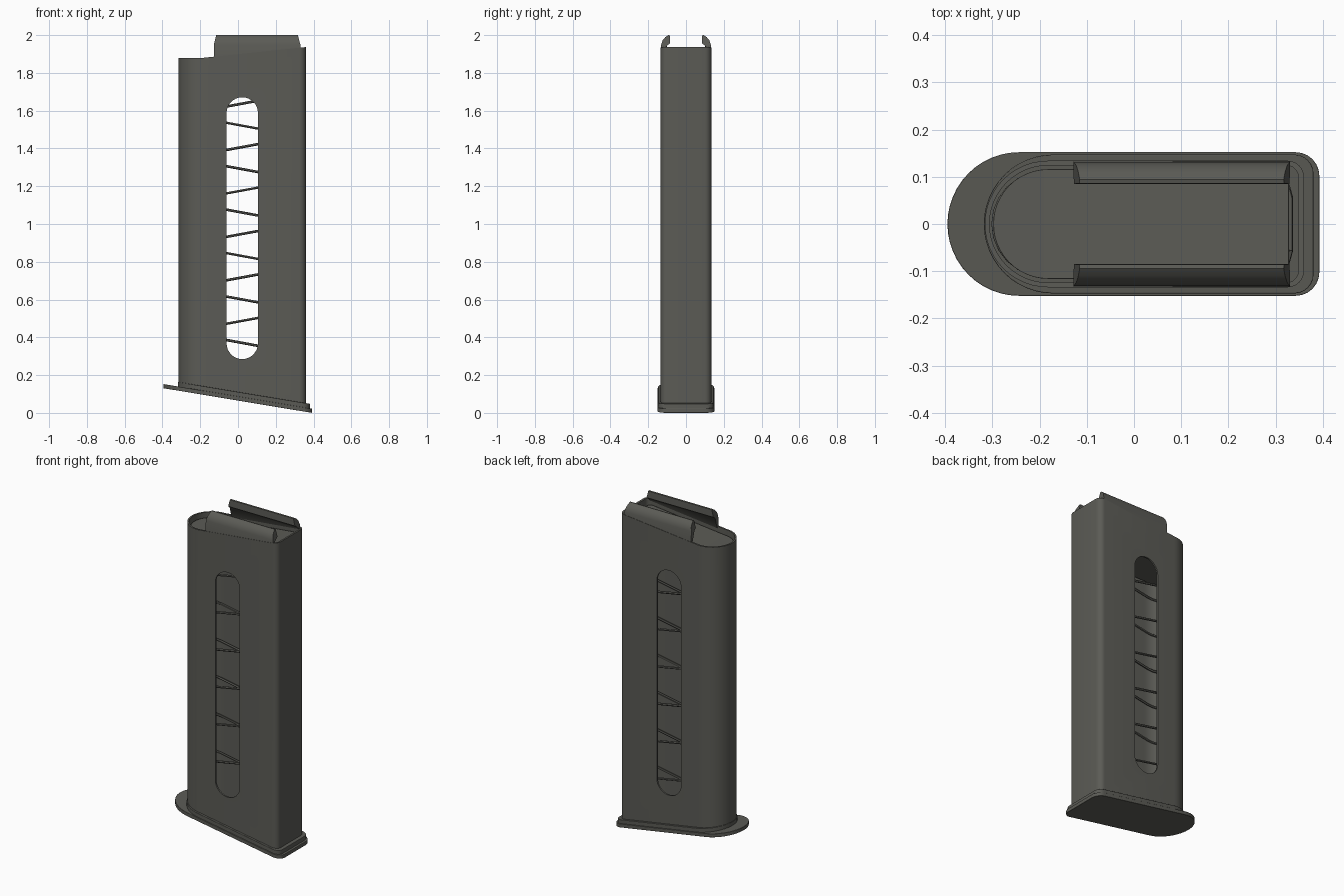
import bpy, bmesh, math

cube = bpy.data.objects.get("Cube")
if cube:
    bpy.data.objects.remove(cube, do_unlink=True)

steel = bpy.data.materials.new("dark_olive_steel")
steel.use_nodes = True
COLOUR = (0.105, 0.105, 0.092, 1)
steel.diffuse_color = COLOUR
steel.node_tree.nodes["Principled BSDF"].inputs["Base Color"].default_value = COLOUR


def outline(x0, x1, half, corner, steps=12):
    """Plan shape: half-round end at x0, square end with rounded corners at x1."""
    pts = []
    for i in range(steps + 1):
        a = math.pi + math.pi / 2 * i / steps
        pts.append((x0 + half + half * math.cos(a), half * math.sin(a)))
    for i in range(steps // 2 + 1):
        a = math.pi * 1.5 + math.pi / 2 * i / (steps // 2)
        pts.append((x1 - corner + corner * math.cos(a), corner - half + corner * math.sin(a)))
    return pts + [(x, -y) for x, y in reversed(pts[1:])]


def bottom(x):
    return 0.166 * (0.3925 - x)


def rim(x):
    return max(1.88, 1.88 + 0.105 * (x + 0.18))


def finish(bm, name, bevel=0):
    bmesh.ops.recalc_face_normals(bm, faces=bm.faces)
    mesh = bpy.data.meshes.new(name)
    bm.to_mesh(mesh)
    bm.free()
    mesh.materials.append(steel)
    ob = bpy.data.objects.new(name, mesh)
    bpy.context.collection.objects.link(ob)
    if bevel:
        mod = ob.modifiers.new("soft_edge", 'BEVEL')
        mod.width, mod.segments = bevel, 2
        mod.limit_method, mod.angle_limit = 'ANGLE', math.radians(50)
    return ob


def smooth(ob):
    bpy.ops.object.select_all(action='DESELECT')
    ob.select_set(True)
    bpy.context.view_layer.objects.active = ob
    bpy.ops.object.shade_smooth_by_angle(angle=math.radians(35))


def loop(bm, pts, height):
    return [bm.verts.new((x, y, height(x))) for x, y in pts]


def bridge(bm, a, b):
    for i in range(len(a)):
        j = (i + 1) % len(a)
        bm.faces.new((a[i], a[j], b[j], b[i]))


def slab(name, pts, low, high, bevel=0):
    bm = bmesh.new()
    a, b = loop(bm, pts, low), loop(bm, pts, high)
    bridge(bm, a, b)
    bm.faces.new(a)
    # cap split into strips so a kinked top stays flat in each strip
    n = len(b)
    for i in range(1, n // 2):
        bm.faces.new((b[i], b[i + 1], b[n - i - 1], b[n - i]) if i + 1 < n - i - 1
                     else (b[i], b[i + 1], b[n - i]))
    bm.faces.new((b[0], b[1], b[n - 1]))
    ob = finish(bm, name, bevel)
    smooth(ob)
    return ob


# Base plate and the rolled flange above it
slab("base_plate", outline(-0.395, 0.3925, 0.152, 0.05), bottom,
     lambda x: bottom(x) + 0.022, 0.005)
slab("body_flange", outline(-0.318, 0.38, 0.147, 0.04),
     lambda x: bottom(x) + 0.02, lambda x: bottom(x) + 0.046, 0.005)

# Hollow body tube
bm = bmesh.new()
outer, inner = outline(-0.316, 0.36, 0.134, 0.035), outline(-0.306, 0.348, 0.124, 0.025)
foot = lambda x: bottom(x) + 0.03
rings = [loop(bm, outer, foot), loop(bm, outer, rim), loop(bm, inner, rim), loop(bm, inner, foot)]
for i in range(4):
    bridge(bm, rings[i], rings[(i + 1) % 4])
body = finish(bm, "body_tube")

# Long round-ended window through both side walls
bm = bmesh.new()
R, CX = 0.083, 0.0225
ends = []
for y in (-0.3, 0.3):
    ring = []
    for centre, start in ((1.588, 0), (0.368, math.pi)):
        for i in range(17):
            a = start + math.pi * i / 16
            ring.append(bm.verts.new((CX + R * math.cos(a), y, centre + R * math.sin(a))))
    bm.faces.new(ring)
    ends.append(ring)
bridge(bm, *ends)
cutter = finish(bm, "window_cutter")
cutter.hide_render = True
mod = body.modifiers.new("window", 'BOOLEAN')
mod.operation, mod.solver, mod.object = 'DIFFERENCE', 'EXACT', cutter
bpy.context.view_layer.objects.active = body
bpy.ops.object.modifier_apply(modifier=mod.name)
bpy.data.objects.remove(cutter, do_unlink=True)
smooth(body)

# Follower just below the rim
slab("follower", outline(-0.298, 0.328, 0.116, 0.02), lambda x: 1.7,
     lambda x: rim(x) - 0.03, 0.008)

# Feed lips: curled crescent section, ends tapering toward the top
LIP = [(0.133, None), (0.131, 1.95), (0.124, 1.972), (0.11, 1.989), (0.094, 2.0),
       (0.086, 1.998), (0.085, 1.955), (0.1, 1.945), (0.12, None)]
for name, side in (("left_feed_lip", 1), ("right_feed_lip", -1)):
    bm = bmesh.new()
    rings = []
    for x, inward in ((-0.128, 1), (0.33, -1)):
        ring = []
        for y, z in LIP:
            z = z or rim(x) - 0.01
            taper = 0.013 * max(0, (z - 1.95) / 0.05)
            ring.append(bm.verts.new((x + inward * taper, side * y, z)))
        bm.faces.new(ring)
        rings.append(ring)
    bridge(bm, *rings)
    smooth(finish(bm, name))

# Flat-wound coil spring
XL, XR, HALF_PITCH = -0.295, 0.33, 0.115
curve = bpy.data.curves.new("spring", 'CURVE')
curve.dimensions = '3D'
curve.bevel_depth, curve.bevel_resolution = 0.007, 1
path = outline(XL, XR, 0.105, 0.05, 6)
coil = []
for turn in range(7):
    for i, (x, y) in enumerate(path):
        u = (x - XL) / (XR - XL)
        rise = u if i < len(path) / 2 else 2 - u
        coil.append((x, y, 0.199 + HALF_PITCH * (2 * turn + rise), 1))
coil = coil[:-(len(path) // 2)]
spline = curve.splines.new('POLY')
spline.points.add(len(coil) - 1)
for point, co in zip(spline.points, coil):
    point.co = co
curve.materials.append(steel)
spring = bpy.data.objects.new("spring", curve)
bpy.context.collection.objects.link(spring)
bpy.ops.object.select_all(action='DESELECT')
spring.select_set(True)
bpy.context.view_layer.objects.active = spring
bpy.ops.object.convert(target='MESH')
smooth(spring)
